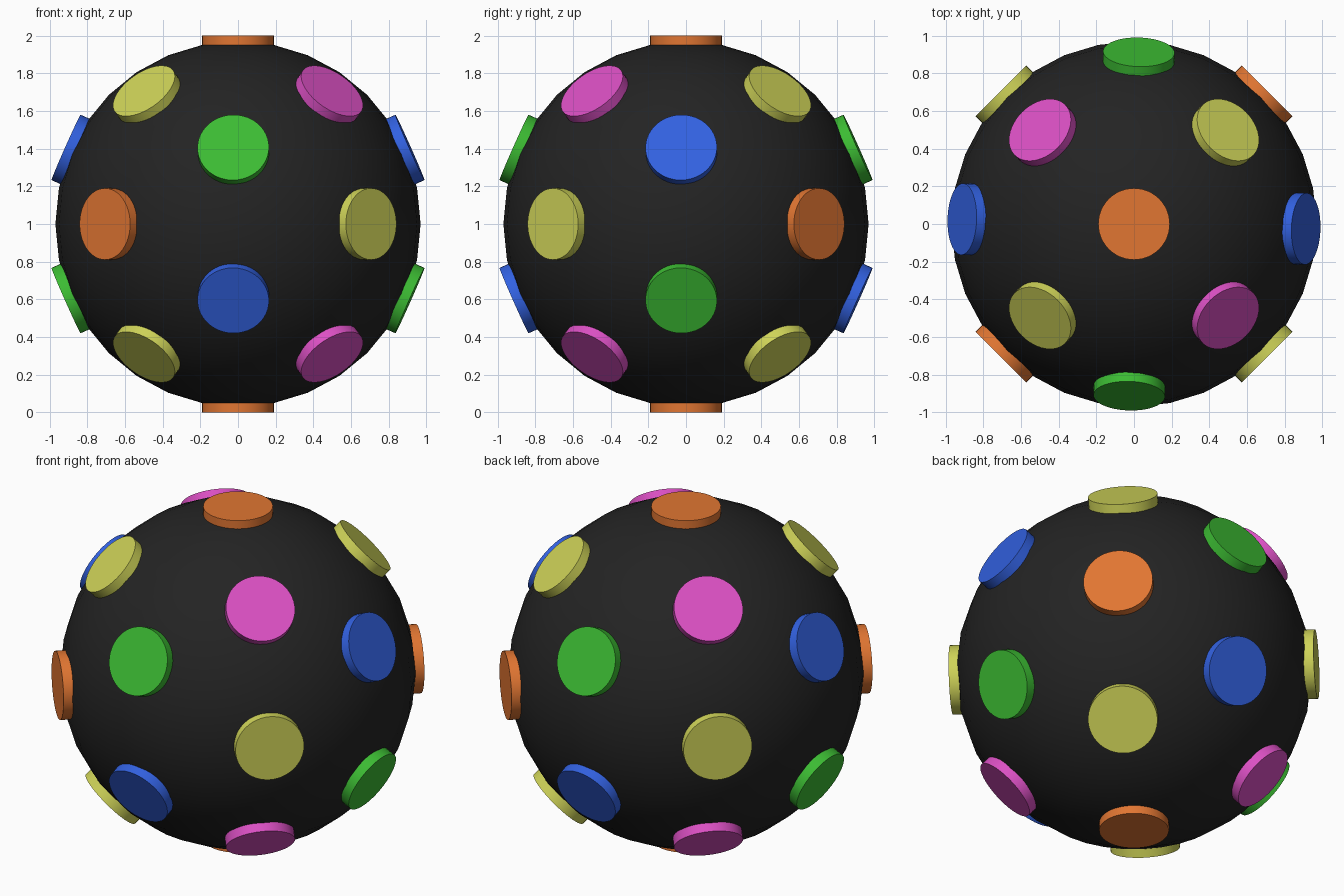
import bpy
import math
from mathutils import Vector

if "Cube" in bpy.data.objects:
    bpy.data.objects.remove(bpy.data.objects["Cube"])

CENTRE = Vector((0, 0, 1))
BALL_R = 0.97          # ball radius
DISC_R = 0.19          # disc radius
INNER, OUTER = 0.93, 1.0   # disc start and end, measured from the ball centre


def material(name, rgb):
    m = bpy.data.materials.new(name)
    m.diffuse_color = (*rgb, 1)
    m.use_nodes = True
    m.node_tree.nodes["Principled BSDF"].inputs["Base Color"].default_value = m.diffuse_color
    return m


BLACK = material("black", (0.017, 0.017, 0.017))
COL = {
    "orange": material("orange", (0.75, 0.18, 0.032)),
    "green": material("green", (0.045, 0.50, 0.033)),
    "blue": material("blue", (0.032, 0.12, 0.75)),
    "yellow": material("yellow", (0.62, 0.65, 0.098)),
    "magenta": material("magenta", (0.71, 0.08, 0.55)),
}

# Ball
bpy.ops.mesh.primitive_uv_sphere_add(segments=32, ring_count=16, radius=BALL_R, location=CENTRE)
ball = bpy.context.object
ball.name = "ball"
ball.data.materials.append(BLACK)
bpy.ops.object.shade_smooth()


def disc(colour, azimuth, elevation):
    """Round plate standing on the ball in the given direction (degrees)."""
    a, e = math.radians(azimuth), math.radians(elevation)
    n = Vector((math.cos(e) * math.cos(a), math.cos(e) * math.sin(a), math.sin(e)))
    bpy.ops.mesh.primitive_cylinder_add(
        vertices=48, radius=DISC_R, depth=OUTER - INNER,
        location=CENTRE + n * (INNER + OUTER) / 2,
        rotation=n.to_track_quat('Z', 'Y').to_euler())
    ob = bpy.context.object
    ob.name = colour + "_disc"
    ob.data.materials.append(COL[colour])
    bpy.ops.object.shade_smooth_by_angle(angle=math.radians(30))


# Poles
disc("orange", 0, 90)
disc("orange", 0, -90)

for k in range(4):
    even = k % 2 == 0
    straight = 90 * k - 1.6
    diagonal = 90 * k + 45
    # Pairs above and below the equator on the four sides
    disc("blue" if even else "green", straight, 24)
    disc("green" if even else "blue", straight, -24)
    # Equator discs on the corners
    disc("orange" if even else "yellow", diagonal, 0)
    # Upper and lower corner discs
    for elevation in (45, -45):
        disc("yellow" if even else "magenta", diagonal, elevation)
